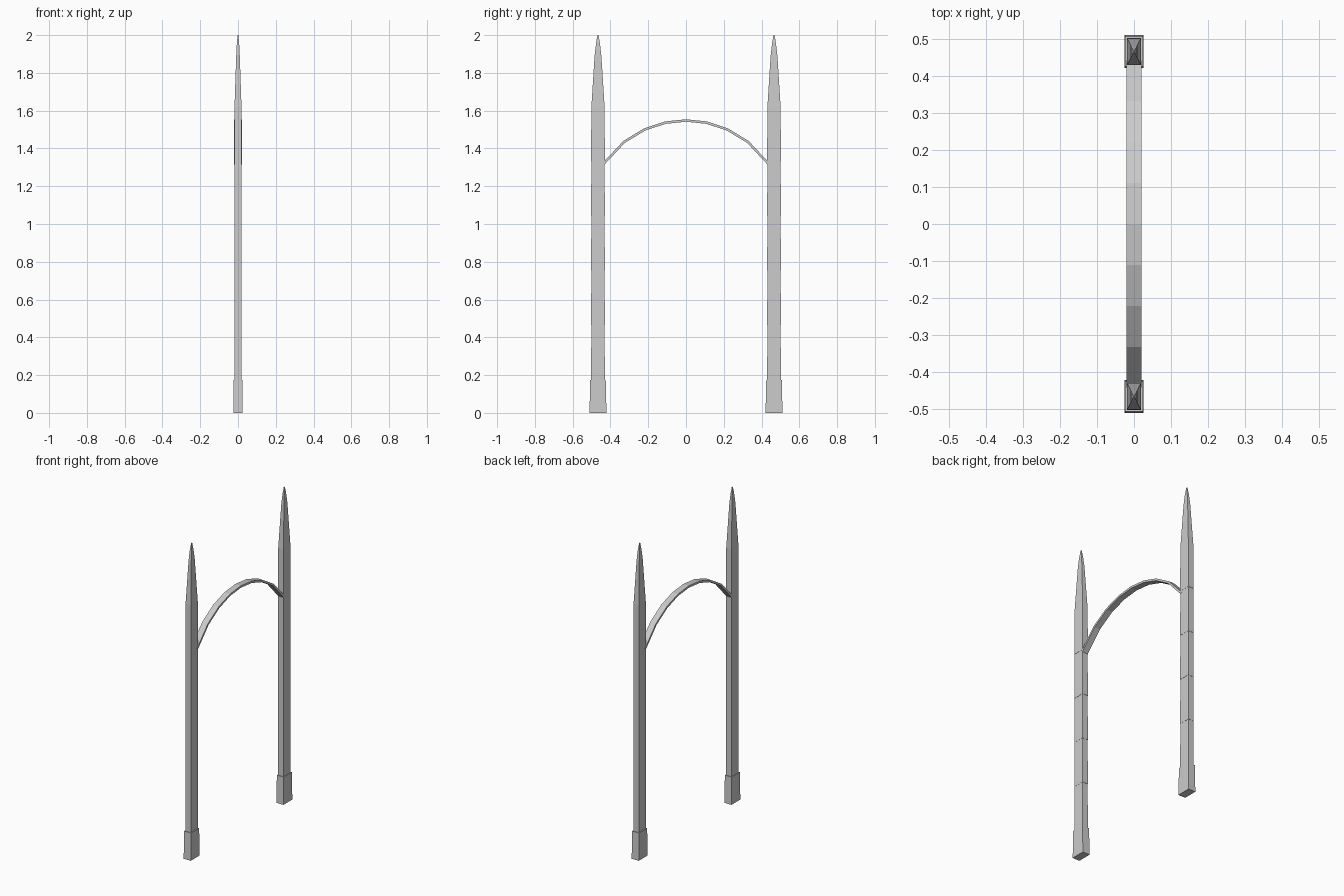
import bpy
import bmesh
import math

cube = bpy.data.objects.get("Cube")
if cube:
    bpy.data.objects.remove(cube, do_unlink=True)

stone = bpy.data.materials.new("pale_grey")
stone.use_nodes = True
GREY = (0.6, 0.6, 0.6, 1)
stone.diffuse_color = GREY
stone.node_tree.nodes["Principled BSDF"].inputs["Base Color"].default_value = GREY


def loft(name, rings, location=(0, 0, 0)):
    """Join four-cornered rings into a closed, flat-faced solid."""
    bm = bmesh.new()
    loops = [[bm.verts.new(p) for p in ring] for ring in rings]
    for a, b in zip(loops, loops[1:]):
        for i in range(4):
            j = (i + 1) % 4
            bm.faces.new((a[i], a[j], b[j], b[i]))
    bm.faces.new(loops[0][::-1])
    bm.faces.new(loops[-1])
    bmesh.ops.recalc_face_normals(bm, faces=bm.faces)
    mesh = bpy.data.meshes.new(name)
    bm.to_mesh(mesh)
    bm.free()
    mesh.materials.append(stone)
    obj = bpy.data.objects.new(name, mesh)
    obj.location = location
    bpy.context.collection.objects.link(obj)
    return obj


def rect(hx, hy, z):
    return [(-hx, -hy, z), (hx, -hy, z), (hx, hy, z), (-hx, hy, z)]


PILLAR_Y = 0.466
BASE_TOP, SHAFT_TOP, SEGMENTS = 0.175, 1.62, 5
step = (SHAFT_TOP - BASE_TOP) / SEGMENTS

for side, label in ((-1, "front"), (1, "back")):
    spot = (0, side * PILLAR_Y, 0)
    # Plinth
    loft(label + "_base", [rect(0.025, 0.045, 0), rect(0.024, 0.041, BASE_TOP)], spot)
    # Stacked shaft blocks, each very slightly narrower at the top
    for i in range(SEGMENTS):
        z = BASE_TOP + i * step
        loft(f"{label}_shaft_{i + 1}",
             [rect(0.0195, 0.0365, z), rect(0.0185, 0.035, z + step)], spot)
    # Pointed spire with a steeper tip
    loft(label + "_spire",
         [rect(0.0185, 0.035, SHAFT_TOP), rect(0.0095, 0.018, 1.89),
          rect(0.0065, 0.011, 1.95), rect(0.002, 0.003, 2)], spot)

# Faceted arch band between the pillars
RADIUS, CROWN, HALF, THICK, WIDTH = 0.53, 1.548, 0.437, 0.013, 0.02
rings = []
for i in range(-4, 5):
    y = HALF * i / 4
    a = math.asin(y / RADIUS)
    z = CROWN - RADIUS * (1 - math.cos(a))
    dy, dz = math.sin(a) * THICK / 2, math.cos(a) * THICK / 2
    rings.append([(-WIDTH, y - dy, z - dz), (WIDTH, y - dy, z - dz),
                  (WIDTH, y + dy, z + dz), (-WIDTH, y + dy, z + dz)])
loft("arch", rings)
